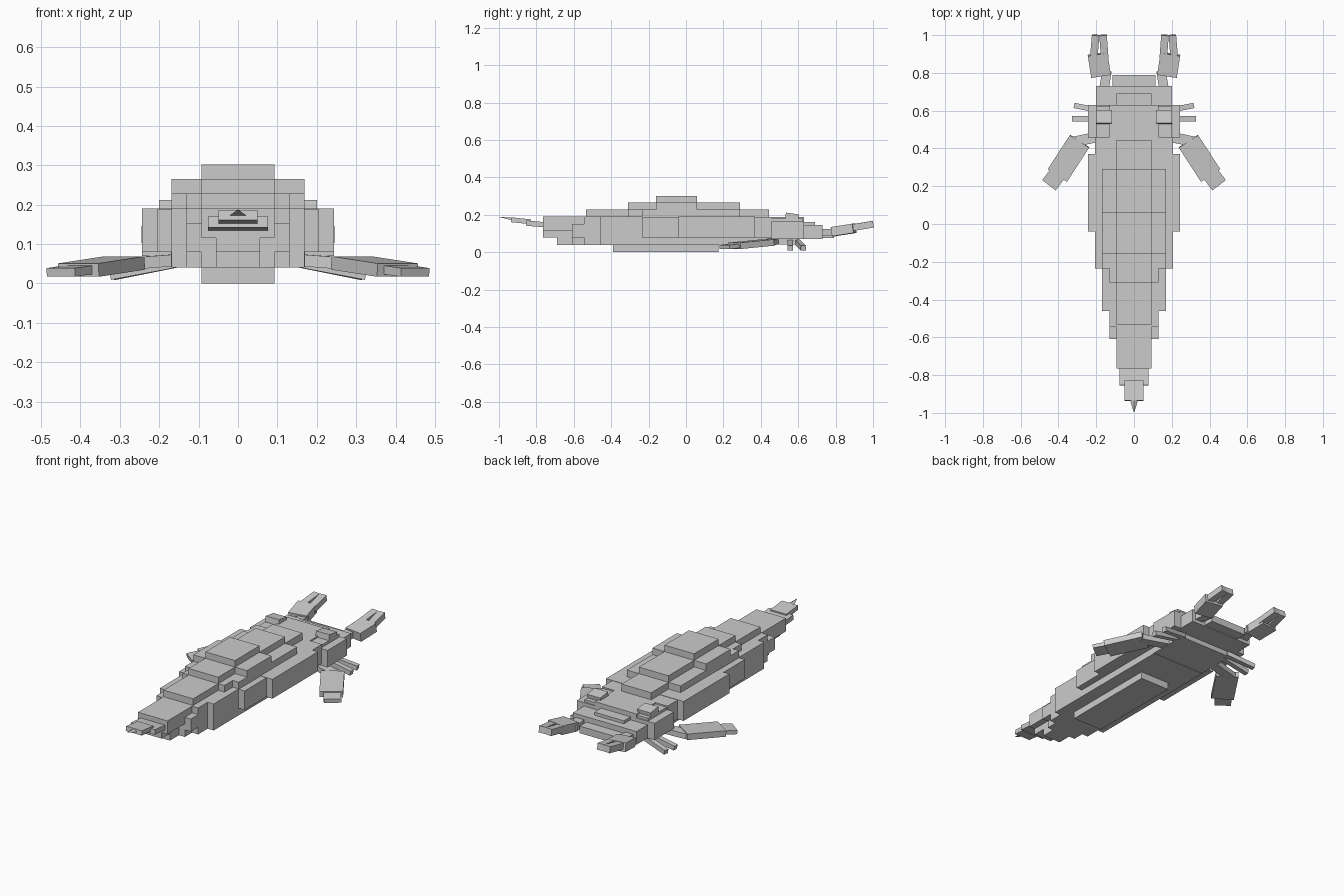
import bpy
import math
from mathutils import Matrix, Vector

if "Cube" in bpy.data.objects:
    bpy.data.objects.remove(bpy.data.objects["Cube"])

grey = bpy.data.materials.new("shell grey")
grey.diffuse_color = (0.6, 0.6, 0.6, 1)
grey.use_nodes = True
grey.node_tree.nodes["Principled BSDF"].inputs["Base Color"].default_value = grey.diffuse_color


def mesh(name, verts, faces):
    me = bpy.data.meshes.new(name)
    me.from_pydata(verts, [], faces)
    me.materials.append(grey)
    ob = bpy.data.objects.new(name, me)
    bpy.context.collection.objects.link(ob)
    return ob


FACES = [(0, 1, 3, 2), (4, 6, 7, 5), (0, 4, 5, 1), (2, 3, 7, 6), (0, 2, 6, 4), (1, 5, 7, 3)]


def box(name, x0, x1, y0, y1, z0, z1):
    return mesh(name, [(x, y, z) for x in (x0, x1) for y in (y0, y1) for z in (z0, z1)], FACES)


def slab(name, w, y0, y1, z0, z1):
    return box(name, -w, w, y0, y1, z0, z1)


def bar(name, a, b, width, thick):
    """Flat bar from a to b, built on both sides of the body."""
    a, b = Vector(a), Vector(b)
    d = (b - a).normalized()
    side = d.cross(Vector((0, 0, 1))).normalized() * width / 2
    up = side.cross(d).normalized() * thick / 2
    pts = [p + s * side + u * up for p in (a, b) for s in (-1, 1) for u in (-1, 1)]
    for sx, label in ((1, "right"), (-1, "left")):
        f = FACES if sx > 0 else [tuple(reversed(q)) for q in FACES]
        mesh(f"{label}_{name}", [(sx * p.x, p.y, p.z) for p in pts], f)


def tilt(ob, deg, pivot):
    p = Vector(pivot)
    ob.data.transform(Matrix.Translation(p) @ Matrix.Rotation(math.radians(deg), 4, 'X') @ Matrix.Translation(-p))


# stepped back plates: half width, y range, z range
back = [(.093, .29, .445, .05, .228), (.093, .06, .29, .04, .265), (.093, -.16, .06, .04, .302),
        (.093, -.31, -.16, .04, .265), (.093, -.535, -.31, .04, .228), (.093, -.765, -.535, .115, .19)]
for i, b in enumerate(back):
    slab(f"back_plate_{i + 1}", *b)

# shoulder plates beside the ridge
for i, b in enumerate([(.169, -.16, .06, .15, .265), (.169, -.235, .29, .15, .228),
                       (.131, -.31, -.2, .15, .228), (.169, -.46, .37, .04, .19),
                       (.131, -.545, -.4, .04, .19), (.131, -.61, -.5, .08, .152)]):
    slab(f"shoulder_plate_{i + 1}", *b)

# outer rim plates
for i, b in enumerate([(.244, -.04, .37, .08, .19), (.206, -.235, .46, .08, .188)]):
    slab(f"rim_plate_{i + 1}", *b)

# belly and rear underside
slab("belly_plate", .093, -.39, .175, 0, .05)
slab("rear_belly", .093, -.61, -.5, .04, .14)
slab("rear_keel", .056, -.69, -.5, .04, .14)
slab("rear_keel_tip", .056, -.765, -.6, .08, .14)

# head shield stepping down towards the jaws
slab("head_base", .17, .36, .6, .042, .12)
slab("head_shield", .244, .455, .63, .07, .165)
slab("head_crown", .13, .44, .63, .12, .188)
slab("head_front", .2, .6, .73, .07, .145)
slab("brow_plate", .093, .62, .69, .12, .162)
slab("snout", .115, .7, .79, .075, .115)

# eyes on their pads
for s, label in ((1, "right"), (-1, "left")):
    xs = sorted((s * .13, s * .2))
    box(f"{label}_eye_pad", *xs, .44, .625, .12, .18)
    xs = sorted((s * .116, s * .2))
    tilt(box(f"{label}_eye", *xs, .53, .6, .15, .208), -8, (0, .56, .18))

# tail pieces and spike
tilt(slab("tail_base", .076, -.855, -.74, .137, .165), -5, (0, -.8, .15))
tilt(slab("tail_end", .05, -.935, -.83, .155, .181), -6, (0, -.88, .168))
mesh("tail_spike", [(-.024, -.925, .17), (.024, -.925, .17), (0, -.925, .186), (0, -1, .188)],
     [(0, 2, 1), (0, 1, 3), (1, 2, 3), (2, 0, 3)])

# front claws: arm, hand and two fingers
bar("claw_arm", (.165, .68, .105), (.143, .81, .108), .05, .035)
bar("claw_hand", (.175, .785, .11), (.193, .9, .128), .105, .05)
bar("inner_finger", (.155, .88, .13), (.164, 1, .15), .04, .036)
bar("outer_finger", (.213, .88, .13), (.203, 1, .15), .04, .036)

# walking legs
bar("front_leg", (.15, .595, .055), (.315, .627, .022), .028, .026)
bar("middle_leg", (.15, .557, .055), (.325, .557, .022), .028, .026)

# swimming paddles
bar("paddle_root", (.15, .47, .06), (.32, .435, .047), .055, .03)
bar("paddle", (.288, .438, .052), (.405, .258, .034), .122, .034)
bar("paddle_tip", (.39, .285, .037), (.45, .206, .028), .09, .022)
